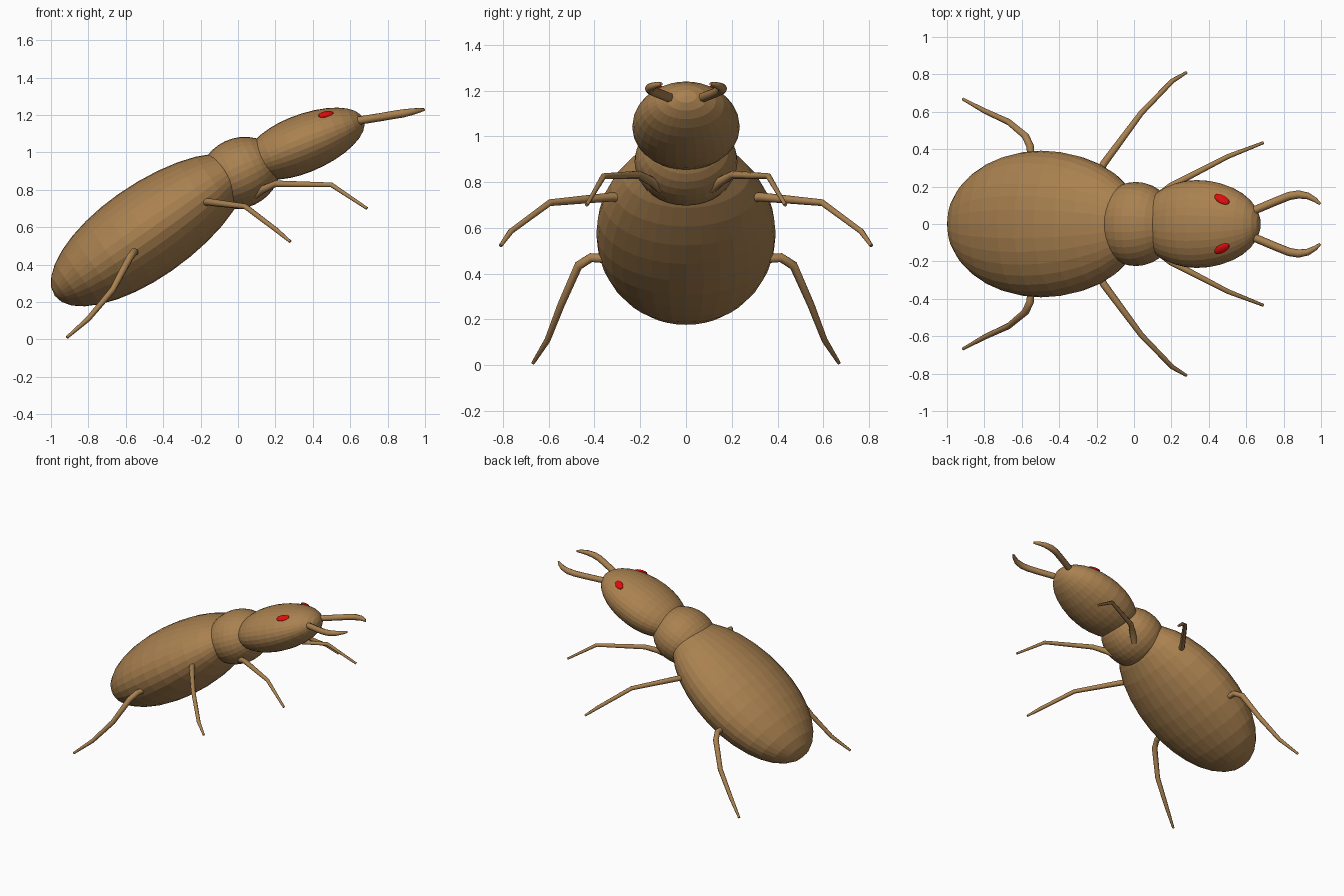
import bpy, bmesh, math
from mathutils import Matrix, Vector

if "Cube" in bpy.data.objects:
    bpy.data.objects.remove(bpy.data.objects["Cube"])


def material(name, rgb):
    m = bpy.data.materials.new(name)
    m.diffuse_color = (*rgb, 1)
    m.use_nodes = True
    m.node_tree.nodes["Principled BSDF"].inputs["Base Color"].default_value = m.diffuse_color
    return m


BROWN = material("tan_brown", (0.40, 0.22, 0.08))
RED = material("eye_red", (0.72, 0.004, 0.004))


def add_object(name, mesh, mat):
    mesh.materials.clear()
    mesh.materials.append(mat)
    ob = bpy.data.objects.new(name, mesh)
    bpy.context.collection.objects.link(ob)
    return ob


def egg(name, center, axis, side, front, back, width, height, mat, segs=32, rings=16):
    """Ellipsoid along axis with different front and back lengths."""
    d = Vector(axis).normalized()
    s = Vector(side)
    s = (s - d * s.dot(d)).normalized()
    n = d.cross(s)
    bm = bmesh.new()
    bmesh.ops.create_uvsphere(bm, u_segments=segs, v_segments=rings, radius=1)
    for v in bm.verts:
        x, y, z = v.co
        v.co = (Vector(center) + s * x * width + n * y * height
                + d * z * (front if z > 0 else back))
    bmesh.ops.recalc_face_normals(bm, faces=bm.faces)
    mesh = bpy.data.meshes.new(name)
    bm.to_mesh(mesh)
    bm.free()
    return add_object(name, mesh, mat)


def tube(name, points, mirror):
    """Tapered round tube through (x, y, z, radius) points."""
    cu = bpy.data.curves.new(name + "_path", "CURVE")
    cu.dimensions = "3D"
    cu.bevel_depth = 1
    cu.bevel_resolution = 2
    cu.use_fill_caps = True
    sp = cu.splines.new("POLY")
    sp.points.add(len(points) - 1)
    for p, (x, y, z, r) in zip(sp.points, points):
        p.co = (x, y * mirror, z, 1)
        p.radius = r
    tmp = bpy.data.objects.new(name + "_path", cu)
    bpy.context.collection.objects.link(tmp)
    dg = bpy.context.evaluated_depsgraph_get()
    mesh = bpy.data.meshes.new_from_object(tmp.evaluated_get(dg))
    bpy.data.objects.remove(tmp)
    mesh.name = name
    return add_object(name, mesh, BROWN)


def tilt(deg):
    a = math.radians(deg)
    return (math.cos(a), 0, math.sin(a))


# Body: three overlapping eggs climbing toward the head
Y = (0, 1, 0)
egg("abdomen", (-0.497, 0, 0.572), tilt(35), Y, 0.64, 0.59, 0.392, 0.25, BROWN)
egg("thorax", (0.01, 0, 0.89), tilt(25), Y, 0.22, 0.22, 0.225, 0.187, BROWN)
egg("head", (0.334, 0, 1.041), tilt(22), Y, 0.365, 0.32, 0.235, 0.155, BROWN)

# Legs and jaws for the left half (x, y, z, radius)
LIMBS = {
    "rear_leg": [(-0.55, 0.34, 0.465, 0.02), (-0.555, 0.415, 0.47, 0.02),
                 (-0.58, 0.47, 0.435, 0.02), (-0.67, 0.545, 0.265, 0.017),
                 (-0.80, 0.605, 0.11, 0.014), (-0.915, 0.668, 0.01, 0.008)],
    "middle_leg": [(-0.20, 0.25, 0.73, 0.02), (-0.16, 0.325, 0.735, 0.02),
                   (0.04, 0.595, 0.71, 0.015), (0.205, 0.765, 0.585, 0.013),
                   (0.28, 0.81, 0.522, 0.008)],
    "front_leg": [(0.09, 0.11, 0.77, 0.022), (0.13, 0.145, 0.80, 0.022),
                  (0.20, 0.205, 0.832, 0.018), (0.50, 0.36, 0.826, 0.013),
                  (0.69, 0.434, 0.70, 0.008)],
    "mandible": [(0.60, 0.055, 1.16, 0.022), (0.66, 0.08, 1.172, 0.022),
                 (0.76, 0.122, 1.188, 0.022), (0.83, 0.15, 1.20, 0.022),
                 (0.88, 0.158, 1.208, 0.022), (0.93, 0.15, 1.217, 0.018),
                 (0.97, 0.128, 1.225, 0.013), (0.995, 0.107, 1.229, 0.007)],
}
for side, m in (("left", 1), ("right", -1)):
    for name, pts in LIMBS.items():
        tube(f"{side}_{name}", pts, m)
    # Flat oval eye lying on the upper head
    egg(f"{side}_eye", (0.47, 0.132 * m, 1.203), (0.08, -0.045 * m, 0.022),
        (0.3, 0.8 * m, -0.45), 0.045, 0.045, 0.025, 0.013, RED, 16, 8)
